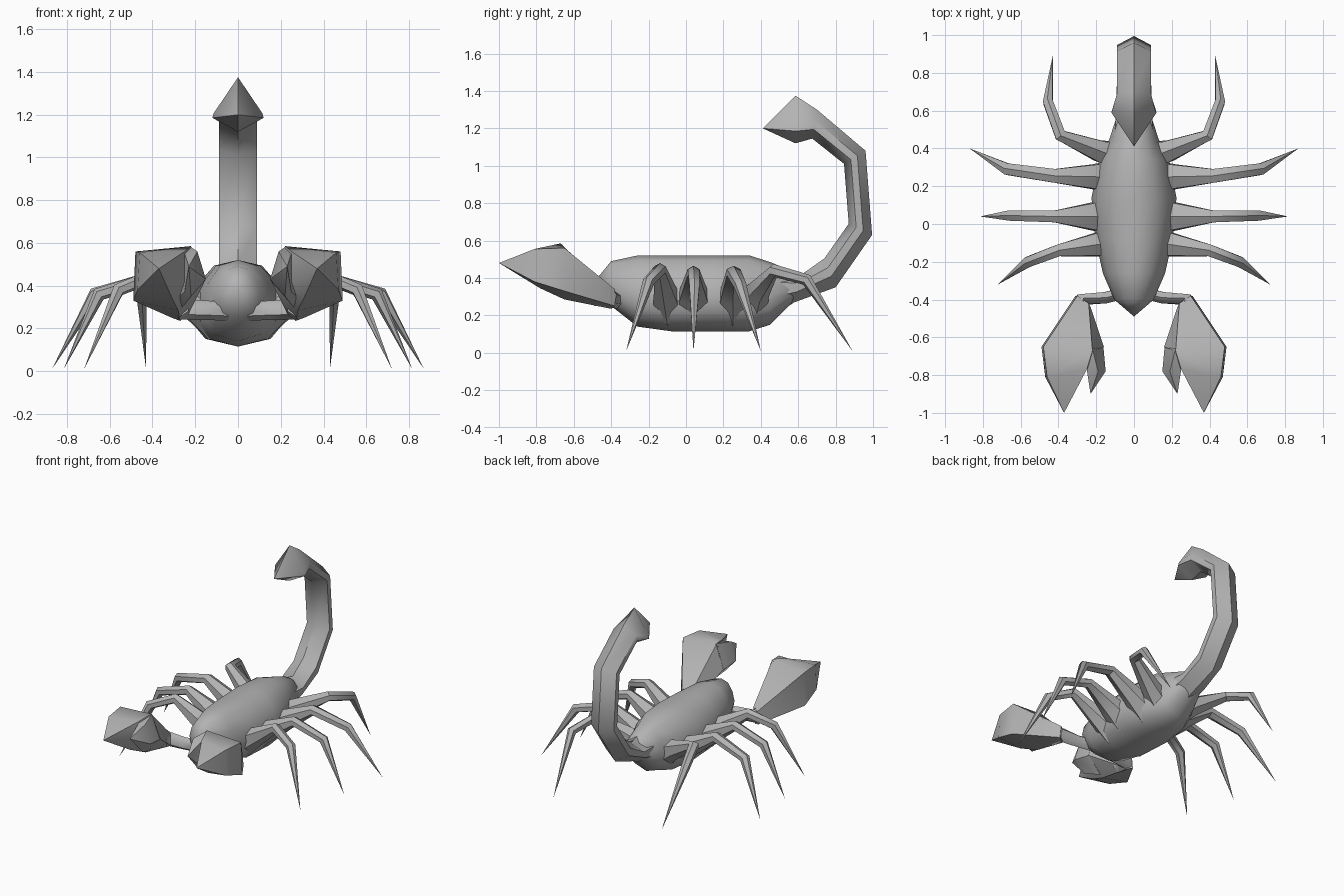
import bpy, bmesh, math
from mathutils import Vector

if "Cube" in bpy.data.objects:
    bpy.data.objects.remove(bpy.data.objects["Cube"])

grey = bpy.data.materials.new("shell_grey")
grey.diffuse_color = (0.45, 0.45, 0.45, 1)
grey.use_nodes = True
grey.node_tree.nodes["Principled BSDF"].inputs["Base Color"].default_value = grey.diffuse_color


def loft(name, rings, mirror=False, angle=50):
    """Skin a list of rings; a ring of one point closes to a tip."""
    bm = bmesh.new()
    loops = [[bm.verts.new(p) for p in r] for r in rings]
    for a, b in zip(loops, loops[1:]):
        n = max(len(a), len(b))
        for i in range(n):
            j = (i + 1) % n
            if len(a) == 1:
                bm.faces.new((a[0], b[j], b[i]))
            elif len(b) == 1:
                bm.faces.new((a[i], a[j], b[0]))
            else:
                bm.faces.new((a[i], a[j], b[j], b[i]))
    for end in (loops[0], loops[-1]):
        if len(end) > 2:
            bm.faces.new(end)
    bmesh.ops.recalc_face_normals(bm, faces=bm.faces)
    me = bpy.data.meshes.new(name)
    bm.to_mesh(me)
    bm.free()
    me.materials.append(grey)
    ob = bpy.data.objects.new(name, me)
    bpy.context.collection.objects.link(ob)
    bpy.ops.object.select_all(action='DESELECT')
    ob.select_set(True)
    bpy.context.view_layer.objects.active = ob
    bpy.ops.object.shade_smooth_by_angle(angle=math.radians(angle))
    if mirror:
        ob.modifiers.new("mirror", 'MIRROR')
    return ob


def limb(name, path, sides=6):
    """Tapered limb along (x, y, z, half width, half height) stations."""
    pts = [Vector(p[:3]) for p in path]
    rings = []
    for k, p in enumerate(path):
        if p[3] == 0:
            rings.append([pts[k]])
            continue
        t = (pts[min(k + 1, len(pts) - 1)] - pts[k]).normalized()
        if k:
            t = (t + (pts[k] - pts[k - 1]).normalized()).normalized()
        side = t.cross(Vector((0, 0, 1))).normalized()
        up = side.cross(t)
        rings.append([pts[k] + side * p[3] * math.sin(a) + up * p[4] * math.cos(a)
                      for a in (math.tau * i / sides for i in range(sides))])
    loft(name, rings, mirror=True)


# Body: half section swept along y as (y, half width, top, bottom)
half = [(0, 1), (.5, .87), (.85, .42), (1, -.1), (.92, -.5), (.68, -.82), (0, -1)]
section = half + [(-x, z) for x, z in half[-2:0:-1]]
stations = [(-.40, .105, .49, .25), (-.26, .165, .52, .14), (-.08, .205, .52, .115),
            (.14, .225, .52, .115), (.34, .185, .52, .115), (.45, .13, .485, .15),
            (.56, .095, .44, .26)]
rings = [[(0, -.49, .38)]]
for y, w, top, bot in stations:
    m, h = (top + bot) / 2, (top - bot) / 2
    rings.append([(x * w, y, m + z * h) for x, z in section])
loft("body", rings + [[(0, .62, .35)]])

# Tail: inner and outer edge points (y, z) with half width, ending in the stinger
tail = [((.50, .46), (.47, .20), .10), ((.62, .42), (.58, .27), .095),
        ((.74, .505), (.80, .35), .09), ((.87, .69), (.995, .63), .09),
        ((.845, 1.01), (.96, 1.08), .09), ((.675, 1.145), (.70, 1.30), .09)]
rings = []
for inner, outer, w in tail:
    (iy, iz), (oy, oz) = inner, outer
    ring = []
    for x, f in ((0, 0), (1, .32), (1, .62), (0, 1), (-1, .62), (-1, .32)):
        ring.append((x * w, iy + (oy - iy) * f, iz + (oz - iz) * f))
    rings.append(ring)
rings.append([(0, .585, 1.12), (.12, .59, 1.185), (.115, .59, 1.205), (0, .585, 1.375),
              (-.115, .59, 1.205), (-.12, .59, 1.185)])
rings.append([(0, .41, 1.20)])
loft("tail", rings)

# Walking legs, front to back
legs = [
    [(.08, -.09, .23, .09, .10), (.20, -.11, .31, .07, .07), (.40, -.14, .445, .036, .035),
     (.56, -.20, .38, .032, .032), (.72, -.32, .01, 0, 0)],
    [(.08, .04, .23, .11, .10), (.21, .04, .31, .085, .07), (.42, .04, .43, .036, .035),
     (.65, .045, .36, .032, .032), (.815, .04, .01, 0, 0)],
    [(.08, .25, .23, .10, .10), (.21, .25, .31, .075, .07), (.42, .255, .43, .042, .035),
     (.67, .29, .36, .035, .032), (.87, .40, .01, 0, 0)],
    [(.06, .36, .26, .08, .10), (.18, .385, .33, .065, .065), (.39, .47, .44, .036, .035),
     (.455, .645, .39, .03, .032), (.43, .89, .01, 0, 0)],
]
for i, path in enumerate(legs):
    limb(f"leg_pair_{i + 1}", path)

# Claw arms
limb("claw_arms", [(.03, -.36, .28, .035, .045), (.15, -.39, .285, .035, .045),
                   (.275, -.40, .29, .04, .05), (.275, -.48, .31, .05, .06)])

# Claws: big outer jaw and small inner jaw
wrist = [(.24, -.42, .34), (.30, -.38, .34), (.31, -.38, .25), (.27, -.40, .235), (.23, -.44, .27)]
palm = [(.22, -.67, .585), (.48, -.65, .56), (.49, -.65, .33), (.28, -.65, .285), (.16, -.65, .41)]
jaw = [(.25, -.77, .56), (.46, -.81, .555), (.47, -.81, .38), (.31, -.78, .345), (.25, -.77, .42)]
loft("claw_outer_jaws", [wrist, palm, jaw, [(.37, -1.0, .48)]], mirror=True)
loft("claw_inner_jaws", [
    [(.22, -.66, .58), (.30, -.66, .55), (.30, -.66, .33), (.26, -.65, .30), (.162, -.65, .41)],
    [(.19, -.78, .56), (.25, -.77, .55), (.25, -.77, .37), (.22, -.77, .35), (.15, -.78, .43)],
    [(.23, -.90, .49)]], mirror=True)
